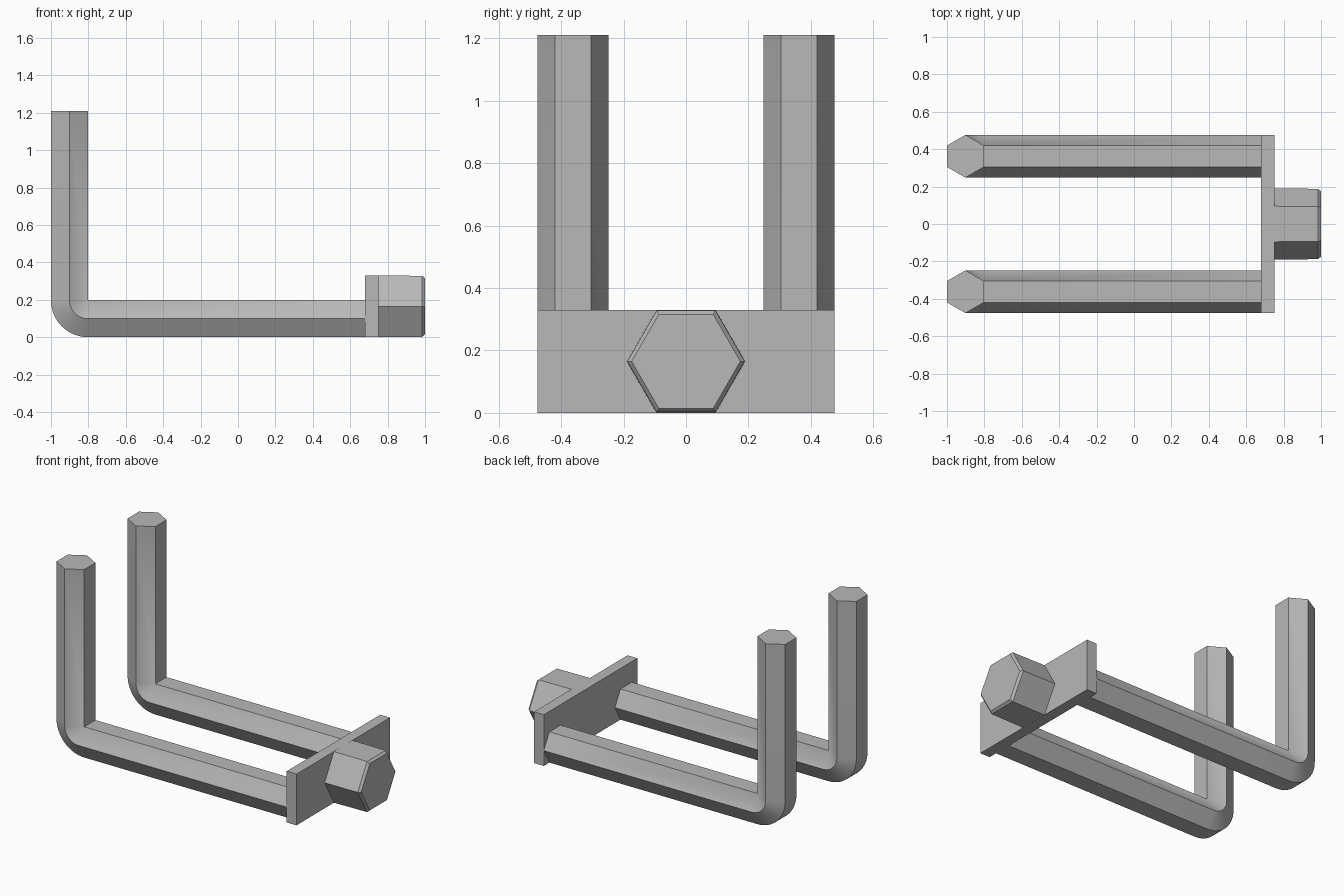
import bpy, bmesh, math
from mathutils import Vector

if "Cube" in bpy.data.objects:
    bpy.data.objects.remove(bpy.data.objects["Cube"], do_unlink=True)

steel = bpy.data.materials.new("steel_grey")
steel.use_nodes = True
GREY = (0.48, 0.48, 0.48, 1)
steel.diffuse_color = GREY
steel.node_tree.nodes["Principled BSDF"].inputs["Base Color"].default_value = GREY


def loft(name, rings, smooth=False):
    """Skin a closed solid through a list of equal-sized rings."""
    bm = bmesh.new()
    loops = [[bm.verts.new(p) for p in ring] for ring in rings]
    for a, b in zip(loops, loops[1:]):
        for i in range(len(a)):
            j = (i + 1) % len(a)
            bm.faces.new((a[i], a[j], b[j], b[i]))
    bm.faces.new(loops[0][::-1])
    bm.faces.new(loops[-1])
    bmesh.ops.remove_doubles(bm, verts=bm.verts, dist=0.0005)
    bmesh.ops.recalc_face_normals(bm, faces=bm.faces)
    mesh = bpy.data.meshes.new(name)
    bm.to_mesh(mesh)
    bm.free()
    mesh.materials.append(steel)
    obj = bpy.data.objects.new(name, mesh)
    bpy.context.collection.objects.link(obj)
    if smooth:
        bpy.ops.object.select_all(action='DESELECT')
        obj.select_set(True)
        bpy.context.view_layer.objects.active = obj
        bpy.ops.object.shade_smooth_by_angle(angle=math.radians(30))
    return obj


def hexagon(centre, across, radius):
    """Hexagon with corners along y and flats along the 'across' direction."""
    return [centre + Vector((0, math.cos(k * math.pi / 3) * radius, 0))
            + across * math.sin(k * math.pi / 3) * radius for k in range(6)]


# Hex bar arms: straight run, bend pivoting on the inner flat, upright
R = 0.114
H = R * math.sqrt(3) / 2
UP = Vector((0, 0, 1))


def arm(name, y):
    pivot = Vector((-1 + 2 * H, y, 2 * H))
    rings = [hexagon(Vector((0.68, y, H)), UP, R)]
    steps = 16
    for i in range(steps + 1):
        t = math.pi / 2 * i / steps
        inward = Vector((math.sin(t), 0, math.cos(t)))
        rings.append(hexagon(pivot - inward * H, inward, R))
    rings.append(hexagon(Vector((-1 + H, y, 1.21)), Vector((1, 0, 0)), R))
    loft(name, rings, smooth=True)


arm("right_arm", -0.362)
arm("left_arm", 0.362)

# Cross plate joining the arms
plate = [[(x, y, z) for y, z in ((-0.476, 0), (0.476, 0), (0.476, 0.33), (-0.476, 0.33))]
         for x in (0.68, 0.75)]
loft("cross_plate", plate)

# Hex bolt head with a chamfered end
loft("bolt_head", [hexagon(Vector((x, 0, 0.165)), UP, r)
                   for x, r in ((0.75, 0.19), (0.985, 0.188), (1.0, 0.174))])
